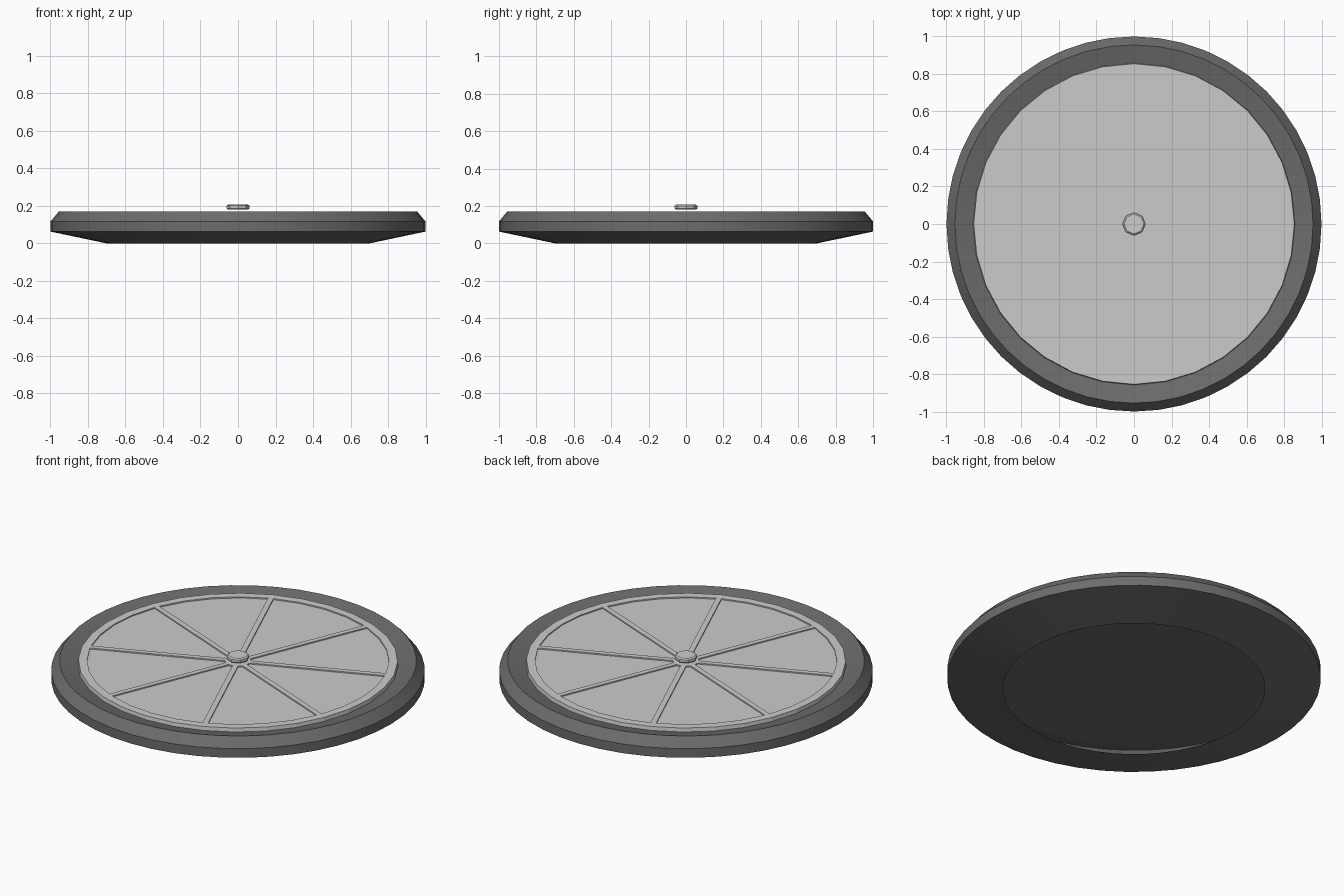
import bpy, bmesh
from math import cos, sin, asin, pi, radians

if "Cube" in bpy.data.objects:
    bpy.data.objects.remove(bpy.data.objects["Cube"])

def material(name, v):
    m = bpy.data.materials.new(name)
    m.diffuse_color = (v, v, v, 1)
    m.use_nodes = True
    m.node_tree.nodes["Principled BSDF"].inputs["Base Color"].default_value = m.diffuse_color
    return m

def make_object(name, bm):
    me = bpy.data.meshes.new(name)
    bm.to_mesh(me)
    bm.free()
    ob = bpy.data.objects.new(name, me)
    bpy.context.collection.objects.link(ob)
    return ob

def lathe(name, profile, sides, cap_start=False, cap_end=False, smooth=None, mat=None):
    """Spin an (r, z) profile, listed from bottom outwards and up, round z."""
    bm = bmesh.new()
    rings = [[bm.verts.new((r * cos(2 * pi * i / sides), r * sin(2 * pi * i / sides), z))
              for i in range(sides)] for r, z in profile]
    for a, b in zip(rings, rings[1:]):
        for i in range(sides):
            j = (i + 1) % sides
            bm.faces.new((a[i], a[j], b[j], b[i]))
    if cap_start:
        bm.faces.new(rings[0][::-1])
    if cap_end:
        bm.faces.new(rings[-1])
    ob = make_object(name, bm)
    if mat:
        ob.data.materials.append(mat)
    if smooth:
        ob.data.shade_smooth()
        ob.data.set_sharp_from_angle(angle=radians(smooth))
    return ob

dark = material("dark_rubber", 0.15)

# dark bevelled shell, open underneath, closed below the light disc
lathe("outer_body", [(0.70, 0), (1, 0.063), (1, 0.117), (0.955, 0.171), (0.860, 0.148)],
      48, cap_end=True, smooth=10, mat=dark)

# light disc, standing slightly proud of the body's inner edge
disc = lathe("spoked_disc", [(0.858, 0.149), (0.855, 0.171)], 32, cap_start=True, cap_end=True)

# eight wedge-shaped recesses, leaving a rim, spokes and a centre pad
R_OUT, R_IN, HALF, FLOOR = 0.808, 0.07, 0.015, 0.164
bm = bmesh.new()
for k in range(8):
    mid = k * pi / 4
    outer = pi / 8 - asin(HALF / R_OUT)
    inner = pi / 8 - asin(HALF / R_IN)
    outline = [(R_OUT, mid - outer + 2 * outer * i / 4) for i in range(5)]
    outline += [(R_IN, mid + inner), (R_IN, mid - inner)]
    face = bm.faces.new([bm.verts.new((r * cos(a), r * sin(a), FLOOR)) for r, a in outline])
    top = bmesh.ops.extrude_face_region(bm, geom=[face])["geom"]
    bmesh.ops.translate(bm, vec=(0, 0, 0.05),
                        verts=[v for v in top if isinstance(v, bmesh.types.BMVert)])
bmesh.ops.recalc_face_normals(bm, faces=bm.faces)
cutter = make_object("recess_cutter", bm)
cutter.hide_render = True
mod = disc.modifiers.new("recesses", 'BOOLEAN')
mod.operation = 'DIFFERENCE'
mod.solver = 'EXACT'
mod.object = cutter
bpy.context.view_layer.objects.active = disc
bpy.ops.object.modifier_apply(modifier=mod.name)
bpy.data.objects.remove(cutter, do_unlink=True)

# small octagonal hub cap above the disc
lathe("hub_cap", [(0.056, 0.181), (0.061, 0.186), (0.061, 0.201), (0.053, 0.207)],
      8, cap_start=True, cap_end=True)
